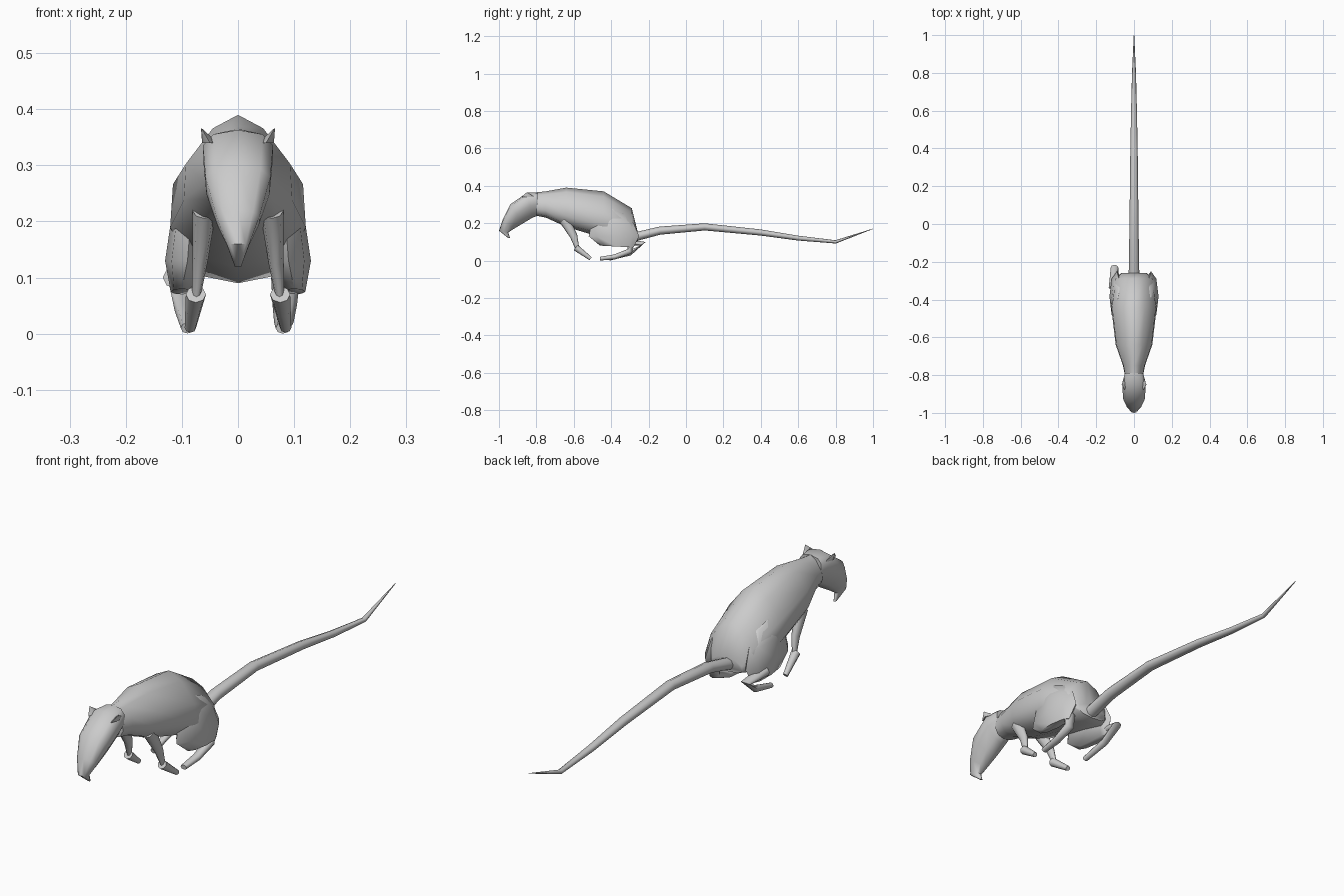
import bpy, bmesh, math
from mathutils import Vector

cube = bpy.data.objects.get("Cube")
if cube:
    bpy.data.objects.remove(cube)

grey = (.6, .6, .6, 1)
fur = bpy.data.materials.new("fur grey")
fur.use_nodes = True
fur.diffuse_color = grey
fur.node_tree.nodes["Principled BSDF"].inputs["Base Color"].default_value = grey


def rim_points(front, back, half_width, centre_x, sides, peak, widest):
    """Points of one oval ring spanning two (y, z) rim points.
    A high peak narrows the upper half and squares the lower half."""
    upper = Vector((centre_x, *front))
    lower = Vector((centre_x, *back))
    for i in range(sides):
        angle = math.tau * i / sides
        across, along = math.sin(angle), math.cos(angle)
        reach, power = (1 - widest, peak) if along > 0 else (widest, 1 / peak)
        point = lower.lerp(upper, widest + along * reach)
        point.x += half_width * math.copysign(abs(across) ** power, across)
        yield point


def loft(name, rings, sides=8, peak=1, widest=.5):
    """Skin over rings of (rim point, opposite rim point, half width, centre x)."""
    bm = bmesh.new()
    loops = []
    for ring in rings:
        points = rim_points(*ring, sides, peak, widest)
        loops.append([bm.verts.new(point) for point in points])
    for near, far in zip(loops, loops[1:]):
        for i in range(sides):
            bm.faces.new((near[i - 1], near[i], far[i], far[i - 1]))
    bm.faces.new(loops[0])
    bm.faces.new(loops[-1])
    bmesh.ops.recalc_face_normals(bm, faces=bm.faces)

    mesh = bpy.data.meshes.new(name)
    bm.to_mesh(mesh)
    bm.free()
    mesh.materials.append(fur)
    part = bpy.data.objects.new(name, mesh)
    bpy.context.collection.objects.link(part)
    bpy.ops.object.select_all(action='DESELECT')
    part.select_set(True)
    bpy.context.view_layer.objects.active = part
    bpy.ops.object.shade_smooth_by_angle(angle=math.radians(65))


def tube(name, path, start_x, end_x, start_radius, end_radius, breadth=1, easing=1):
    """Tapered limb along a path of (y, z) points."""
    points = [Vector(p) for p in path]
    last = len(points) - 1
    rings = []
    for i, point in enumerate(points):
        t = i / last
        radius = end_radius + (start_radius - end_radius) * (1 - t) ** easing
        tangent = (points[min(i + 1, last)] - points[max(i - 1, 0)]).normalized()
        normal = Vector((-tangent.y, tangent.x)) * radius
        centre_x = start_x + (end_x - start_x) * t
        rings.append((point + normal, point - normal, radius * breadth, centre_x))
    loft(name, rings)


# Trunk: spine height, belly height and half width from neck to rump
trunk = [
    (-.8, .365, .24, .05),
    (-.75, .37, .23, .06),
    (-.64, .39, .18, .1),
    (-.44, .37, .12, .125),
    (-.29, .28, .09, .105),
    (-.26, .16, .1, .07),
]
loft("body", [((y, top), (y, belly), half, 0) for y, top, belly, half in trunk],
     sides=10, peak=1.5, widest=.4)

# Head, flat on top and drooping to the snout
loft("head", [
    ((-.79, .365), (-.79, .24), .05, 0),
    ((-.85, .363), (-.82, .23), .065, 0),
    ((-.94, .3), (-.87, .2), .06, 0),
    ((-.98, .22), (-.92, .17), .04, 0),
    ((-1, .16), (-.95, .15), .02, 0),
    ((-.95, .12), (-.94, .12), .006, 0),
], sides=10, peak=.75, widest=.7)

# Tail
tube("tail", [(-.3, .12), (-.14, .16), (.1, .18), (.4, .15), (.6, .12), (.8, .1), (1, .17)],
     0, 0, .024, .001, breadth=1.2, easing=.6)

# Parts found on both sides
for name, side in (("left", 1), ("right", -1)):
    # Ear, a small point at the back corner of the head
    loft(name + "_ear", [
        ((-.88, .34), (-.81, .34), .014, side * .05),
        ((-.85, .366), (-.85, .365), .001, side * .065),
    ], sides=4)

    # Thigh, a flat haunch merging into the flank
    loft(name + "_thigh", [
        ((-.43, .29), (-.33, .25), .02, side * .07),
        ((-.5, .22), (-.28, .2), .035, side * .083),
        ((-.52, .13), (-.25, .13), .04, side * .09),
        ((-.46, .08), (-.28, .07), .02, side * .1),
    ])

    # Front leg and its paw, folded back
    tube(name + "_front_leg", [(-.65, .22), (-.6, .13), (-.58, .06)],
         side * .06, side * .075, .03, .01, breadth=.7)
    tube(name + "_front_paw", [(-.59, .07), (-.55, .04), (-.51, .01)],
         side * .075, side * .085, .018, .01)

# Hind feet, the right heel lifted further back
tube("left_hind_foot", [(-.3, .1), (-.3, .05), (-.38, .02), (-.46, .01)],
     .085, .08, .02, .01, breadth=1.3)
tube("right_hind_foot", [(-.34, .1), (-.23, .09), (-.3, .04), (-.41, .01)],
     -.11, -.09, .02, .01, breadth=1.2)
